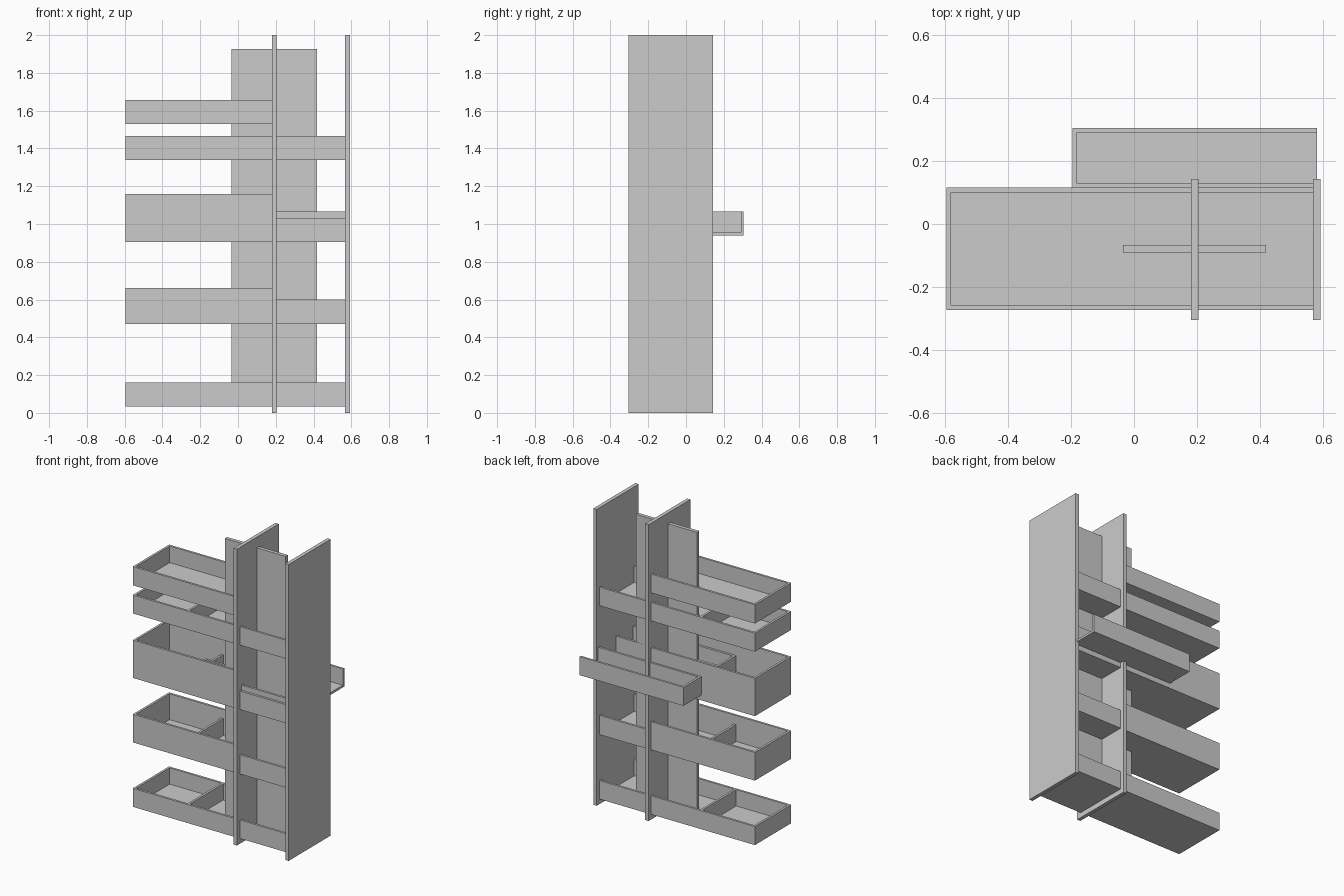
import bpy

if "Cube" in bpy.data.objects:
    bpy.data.objects.remove(bpy.data.objects["Cube"])

T = 0.015  # tray board thickness


def build(name, boxes):
    """One object made of axis-aligned boxes (x0, x1, y0, y1, z0, z1)."""
    verts, faces = [], []
    for x0, x1, y0, y1, z0, z1 in boxes:
        n = len(verts)
        verts += [(x, y, z) for z in (z0, z1)
                  for x, y in ((x0, y0), (x1, y0), (x1, y1), (x0, y1))]
        faces += [(n + 3, n + 2, n + 1, n), (n + 4, n + 5, n + 6, n + 7)]
        faces += [(n + i, n + (i + 1) % 4, n + 4 + (i + 1) % 4, n + 4 + i)
                  for i in range(4)]
    mesh = bpy.data.meshes.new(name)
    mesh.from_pydata(verts, [], faces)
    obj = bpy.data.objects.new(name, mesh)
    bpy.context.collection.objects.link(obj)
    return obj


def tray(name, x0, x1, y0, y1, z0, z1, left_end=True, divider=None):
    """Open tray: floor, front and back walls, optional left end and divider."""
    boxes = [(x0, x1, y0, y1, z0, z0 + T),
             (x0, x1, y0, y0 + T, z0 + T, z1),
             (x0, x1, y1 - T, y1, z0 + T, z1)]
    if left_end:
        boxes.append((x0, x0 + T, y0 + T, y1 - T, z0 + T, z1))
    if divider:
        boxes.append((-0.195, -0.195 + T, y0 + T, y1 - T, z0 + T, divider))
    return build(name, boxes)


# Upright side panels and the central spine board
for name, x in (("middle_upright", 0.18), ("right_upright", 0.567)):
    build(name, [(x, x + 0.025, -0.305, 0.142, 0, 2)])
build("spine_panel", [(-0.035, 0.418, -0.091, -0.066, 0.05, 1.927)])

# Shelf levels: bottom, left tray top, right tray top (None = no right tray)
levels = [(0.035, 0.16, 0.16), (0.47, 0.66, 0.60), (0.905, 1.16, 1.03),
          (1.34, 1.465, 1.465), (1.53, 1.657, None)]
for i, (z0, left_top, right_top) in enumerate(levels):
    tray(f"left_tray_{i}", -0.595, 0.18, -0.272, 0.115, z0, left_top,
         divider=right_top)
    if right_top:
        tray(f"right_tray_{i}", 0.205, 0.567, -0.272, 0.115, z0, right_top,
             left_end=False)

# Narrow inner tray in the deep level, and its twin slid out at the back
tray("inner_tray", -0.195, 0.567, -0.257, -0.065, 0.94, 1.065)
tray("back_tray", -0.195, 0.58, 0.113, 0.305, 0.94, 1.065)
